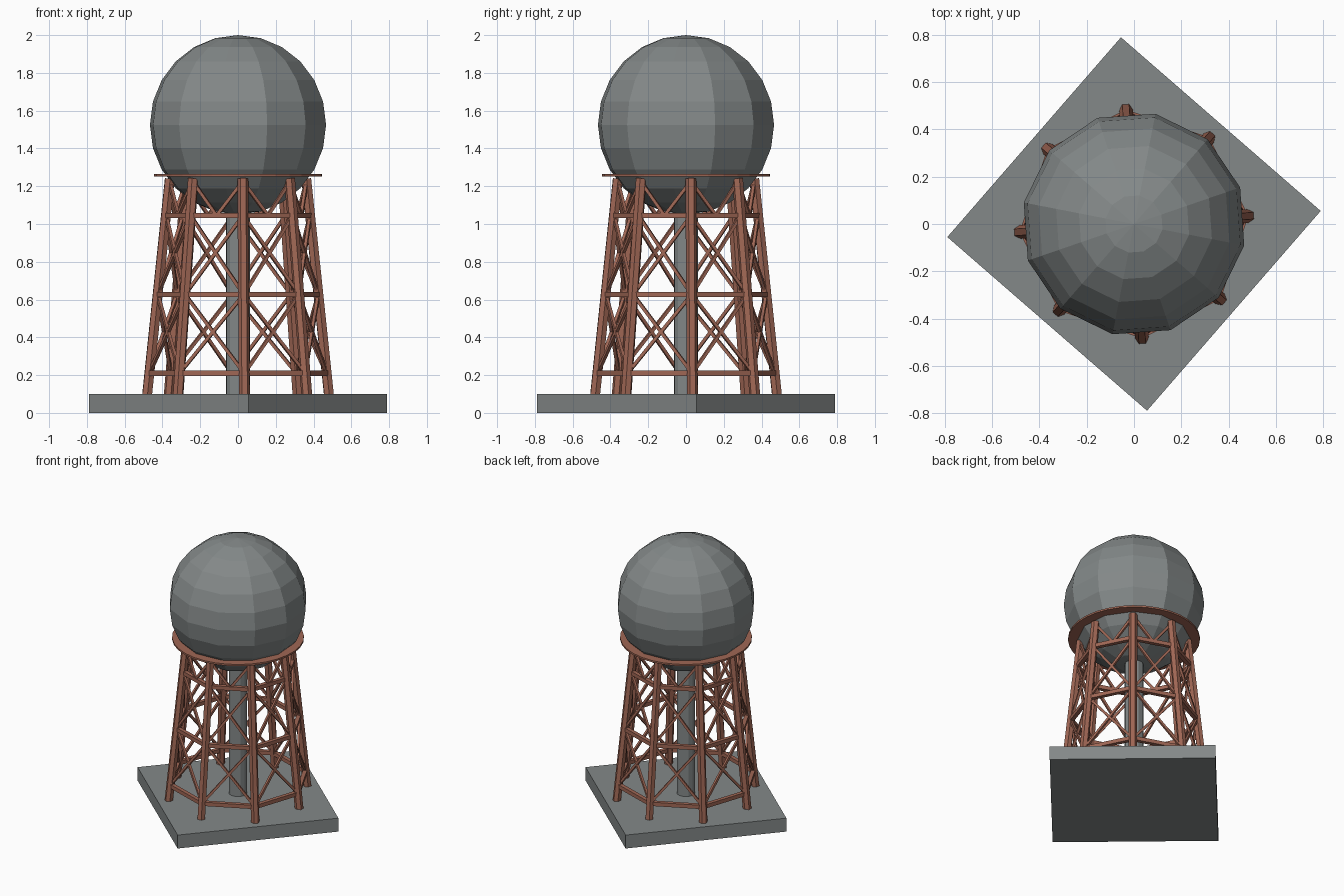
import bpy, bmesh, math
from mathutils import Vector, Matrix

if "Cube" in bpy.data.objects:
    bpy.data.objects.remove(bpy.data.objects["Cube"])

TURN = math.radians(4)   # whole tower is turned slightly
N = 8                    # number of legs

def material(name, rgb):
    m = bpy.data.materials.new(name)
    m.diffuse_color = (*rgb, 1)
    m.use_nodes = True
    m.node_tree.nodes["Principled BSDF"].inputs["Base Color"].default_value = m.diffuse_color
    return m

grey = material("concrete_grey", (0.23, 0.25, 0.25))
rust = material("rust_brown", (0.35, 0.135, 0.09))

def finish(bm, name, mat):
    bmesh.ops.recalc_face_normals(bm, faces=bm.faces[:])
    me = bpy.data.meshes.new(name)
    bm.to_mesh(me)
    bm.free()
    me.materials.append(mat)
    ob = bpy.data.objects.new(name, me)
    bpy.context.collection.objects.link(ob)
    return ob

def prism(bm, a, b, r, sides, out, spin=0.0):
    """Straight bar from a to b; 'out' fixes the section's orientation."""
    z = (b - a).normalized()
    y = z.cross(out).normalized()
    x = y.cross(z)
    rings = []
    for p in (a, b):
        rings.append([bm.verts.new(p + r * (math.cos(t) * x + math.sin(t) * y))
                      for t in (2 * math.pi * i / sides + spin for i in range(sides))])
    for i in range(sides):
        j = (i + 1) % sides
        bm.faces.new((rings[0][i], rings[0][j], rings[1][j], rings[1][i]))
    bm.faces.new(rings[0])
    bm.faces.new(rings[1])

def polar(ang, r, z):
    return Vector((r * math.cos(ang), r * math.sin(ang), z))

def leg_point(k, z):
    t = (z - 0.1) / 1.14
    return polar(TURN + k * 2 * math.pi / N, 0.482 + t * (0.362 - 0.482), z)

X, Z = Vector((1, 0, 0)), Vector((0, 0, 1))

# square footing slab
bm = bmesh.new()
prism(bm, Vector((0, 0, 0)), Vector((0, 0, 0.1)), 0.792, 4, X, TURN)
finish(bm, "footing_slab", grey)

# central riser pipe
bm = bmesh.new()
prism(bm, Vector((0, 0, 0.09)), Vector((0, 0, 1.12)), 0.064, 12, X, TURN + math.radians(15))
finish(bm, "riser_pipe", grey)

# spherical tank
bm = bmesh.new()
bmesh.ops.create_uvsphere(bm, u_segments=12, v_segments=12, radius=0.475,
                          matrix=Matrix.Translation((0, 0, 1.525)) @ Matrix.Rotation(math.radians(19), 4, 'Z'))
finish(bm, "tank", grey)

# thin walkway ring around the tank
bm = bmesh.new()
section = [(0.36, 1.251), (0.446, 1.251), (0.446, 1.264), (0.36, 1.264)]
S = 32
loops = [[bm.verts.new(polar(TURN + i * 2 * math.pi / S, r, z)) for r, z in section] for i in range(S)]
for i in range(S):
    a, b = loops[i], loops[(i + 1) % S]
    for j in range(4):
        k = (j + 1) % 4
        bm.faces.new((a[j], b[j], b[k], a[k]))
finish(bm, "walkway_ring", rust)

# legs, ring beams and cross braces
levels = (0.21, 0.627, 1.045)
legs, beams, braces = bmesh.new(), bmesh.new(), bmesh.new()
for k in range(N):
    out = polar(TURN + k * 2 * math.pi / N, 1, 0)
    face_out = polar(TURN + (k + 0.5) * 2 * math.pi / N, 1, 0)
    prism(legs, leg_point(k, 0.095), leg_point(k, 1.24), 0.029, 6, out, math.radians(30))
    for z in levels:
        prism(beams, leg_point(k, z), leg_point(k + 1, z), 0.02, 4, face_out, math.radians(45))
    for lo, hi in zip(levels, levels[1:]):
        for a, b in ((k, k + 1), (k + 1, k)):
            prism(braces, leg_point(a, lo), leg_point(b, hi), 0.012, 4, face_out, math.radians(45))
    mid = (leg_point(k, levels[2]) + leg_point(k + 1, levels[2])) / 2
    for a in (k, k + 1):
        prism(braces, leg_point(a, 1.225), mid, 0.012, 4, face_out, math.radians(45))
finish(legs, "legs", rust)
finish(beams, "ring_beams", rust)
finish(braces, "cross_braces", rust)
